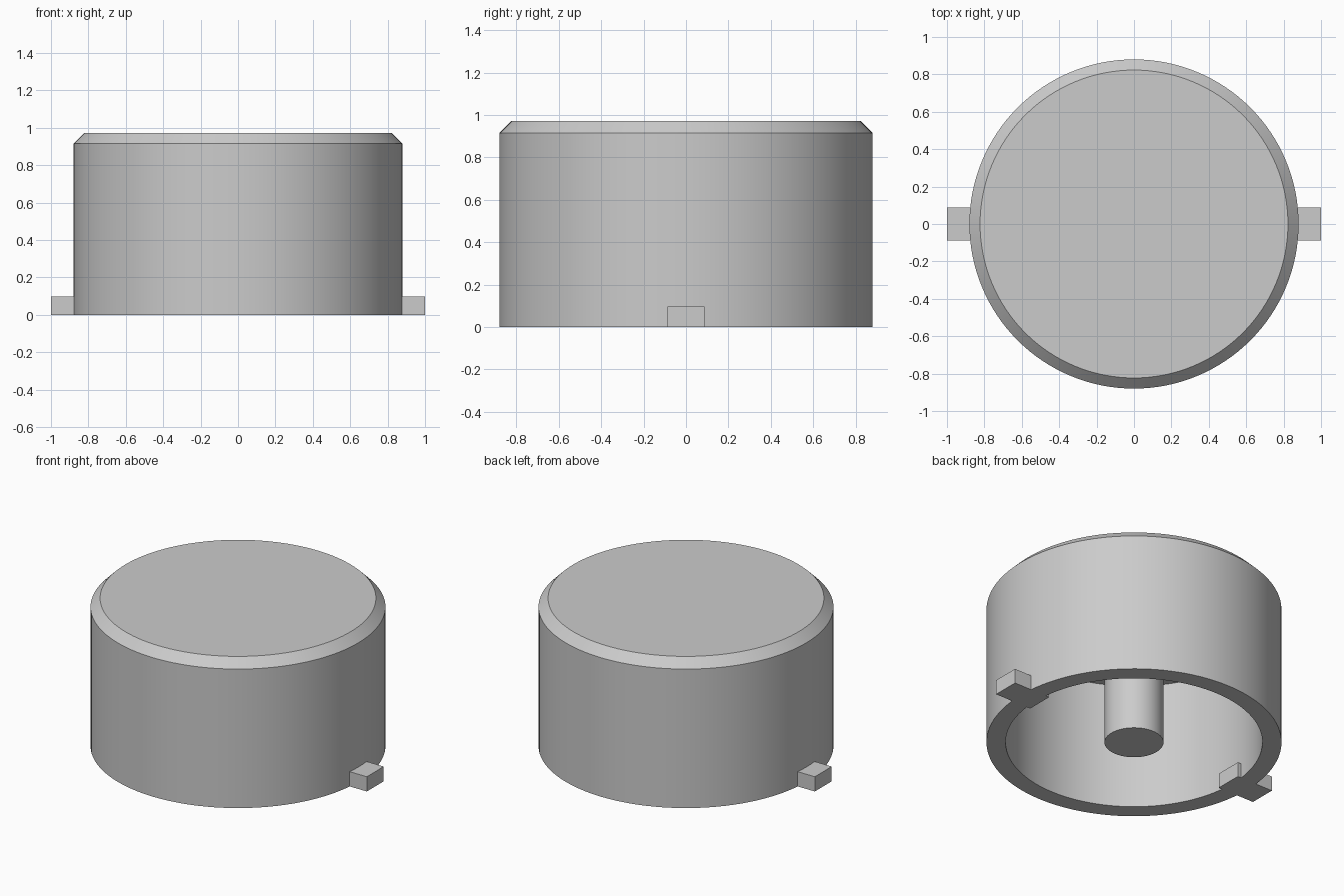
import bpy
import bmesh
import math

if "Cube" in bpy.data.objects:
    bpy.data.objects.remove(bpy.data.objects["Cube"])

# Single plain grey
grey = bpy.data.materials.new("light_grey")
grey.use_nodes = True
colour = (0.6, 0.6, 0.6, 1)
grey.diffuse_color = colour
grey.node_tree.nodes["Principled BSDF"].inputs["Base Color"].default_value = colour

RADIUS, BORE, HEIGHT, CEILING = 0.88, 0.766, 0.972, 0.83
CHAMFER = 0.057
POST_RADIUS = 0.176
TAB_IN, TAB_OUT, TAB_WIDTH, TAB_HEIGHT = 0.735, 1.0, 0.176, 0.097


def add_object(name, bm):
    bmesh.ops.recalc_face_normals(bm, faces=bm.faces)
    mesh = bpy.data.meshes.new(name)
    bm.to_mesh(mesh)
    bm.free()
    mesh.materials.append(grey)
    obj = bpy.data.objects.new(name, mesh)
    bpy.context.collection.objects.link(obj)
    return obj


def lathe(name, profile, steps=128):
    """Turn a (radius, height) profile around the z axis."""
    bm = bmesh.new()
    verts = [bm.verts.new((r, 0, z)) for r, z in profile]
    edges = [bm.edges.new(pair) for pair in zip(verts, verts[1:])]
    bmesh.ops.spin(bm, geom=verts + edges, cent=(0, 0, 0), axis=(0, 0, 1),
                   angle=math.tau, steps=steps)
    bmesh.ops.remove_doubles(bm, verts=bm.verts, dist=0.0001)
    obj = add_object(name, bm)
    bpy.ops.object.select_all(action="DESELECT")
    obj.select_set(True)
    bpy.context.view_layer.objects.active = obj
    bpy.ops.object.shade_smooth_by_angle(angle=math.radians(30))
    return obj


# Hollow cap with a chamfered top rim
lathe("cap_shell", [(0, CEILING), (BORE, CEILING), (BORE, 0), (RADIUS, 0),
                    (RADIUS, HEIGHT - CHAMFER), (RADIUS - CHAMFER, HEIGHT),
                    (0, HEIGHT)])

# Solid post hanging from the ceiling down to the rim plane
lathe("centre_post", [(0, 0), (POST_RADIUS, 0), (POST_RADIUS, CEILING + 0.02),
                      (0, CEILING + 0.02)])

# Locking tabs passing through the wall on both sides
for name, side in (("left_tab", 1), ("right_tab", -1)):
    bm = bmesh.new()
    bmesh.ops.create_cube(bm, size=1)
    bmesh.ops.scale(bm, verts=bm.verts, vec=(TAB_OUT - TAB_IN, TAB_WIDTH, TAB_HEIGHT))
    bmesh.ops.translate(bm, verts=bm.verts,
                        vec=(side * (TAB_IN + TAB_OUT) / 2, 0, TAB_HEIGHT / 2))
    add_object(name, bm)
